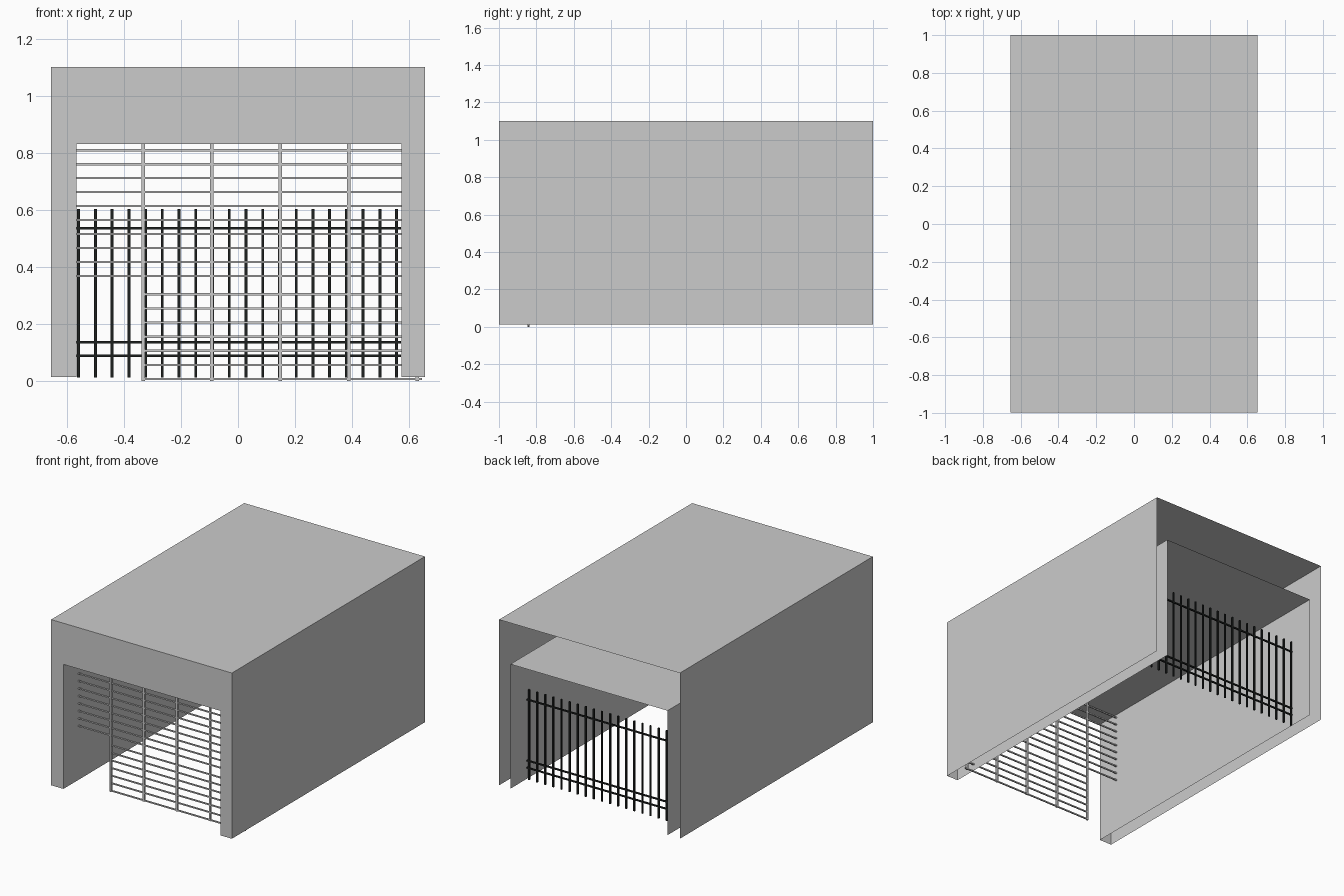
import bpy
import bmesh

if "Cube" in bpy.data.objects:
    bpy.data.objects.remove(bpy.data.objects["Cube"])

Y0, Y1 = -0.999, 1.0


def finish(name, bm, color=None):
    bmesh.ops.recalc_face_normals(bm, faces=bm.faces)
    mesh = bpy.data.meshes.new(name)
    bm.to_mesh(mesh)
    bm.free()
    obj = bpy.data.objects.new(name, mesh)
    bpy.context.collection.objects.link(obj)
    if color:
        mat = bpy.data.materials.new(name + "_paint")
        mat.diffuse_color = color
        mat.use_nodes = True
        mat.node_tree.nodes["Principled BSDF"].inputs["Base Color"].default_value = mat.diffuse_color
        mesh.materials.append(mat)
    return obj


def bar(bm, x0, x1, y0, y1, z0, z1):
    geom = bmesh.ops.create_cube(bm, size=1)["verts"]
    bmesh.ops.scale(bm, vec=(x1 - x0, y1 - y0, z1 - z0), verts=geom)
    bmesh.ops.translate(bm, vec=((x0 + x1) / 2, (y0 + y1) / 2, (z0 + z1) / 2), verts=geom)


def vertical(bm, x, y, z0, z1, w):
    bar(bm, x - w / 2, x + w / 2, y - w / 2, y + w / 2, z0, z1)


def rail(bm, x0, x1, y, z, w):
    bar(bm, x0, x1, y - w / 2, y + w / 2, z - w / 2, z + w / 2)


# Thin tunnel shell: outer and inner arches joined only by the front face
bm = bmesh.new()
outer = [(-0.655, 0.014), (-0.655, 1.10), (0.655, 1.10), (0.655, 0.014)]
inner = [(-0.566, 0.014), (-0.566, 0.83), (0.573, 0.83), (0.573, 0.014)]
fronts = []
for profile in (outer, inner):
    front = [bm.verts.new((x, Y0, z)) for x, z in profile]
    back = [bm.verts.new((x, Y1, z)) for x, z in profile]
    for i in range(3):
        bm.faces.new((front[i], front[i + 1], back[i + 1], back[i]))
    fronts.append(front)
o, n = fronts
for i in range(3):
    bm.faces.new((o[i], o[i + 1], n[i + 1], n[i]))
finish("tunnel_shell", bm)

# Blank panel above the opening
bm = bmesh.new()
bm.faces.new([bm.verts.new((x, -1.0, z)) for x, z in
              ((-0.487, 0.834), (0.482, 0.834), (0.482, 1.078), (-0.487, 1.078))])
finish("front_panel", bm)

# Front gate: full-width upper rails, shorter lower rails, upright posts
GY = -0.842
bm = bmesh.new()
for i in range(10):
    rail(bm, -0.57, 0.645, GY, 0.368 + i * 0.049, 0.008)
for i in range(7):
    rail(bm, -0.338, 0.645, GY, 0.006 + i * 0.0496, 0.008)
for i in range(5):
    vertical(bm, -0.332 + i * 0.24, GY, 0.0, 0.83, 0.012)
finish("front_gate", bm)

# Black rear fence
FY = 0.83
bm = bmesh.new()
for i in range(20):
    vertical(bm, -0.559 + i * 0.0587, FY, 0.012, 0.603, 0.01)
for z in (0.535, 0.135, 0.088):
    rail(bm, -0.566, 0.572, FY, z, 0.009)
finish("rear_fence", bm, (0.012, 0.014, 0.013, 1))
